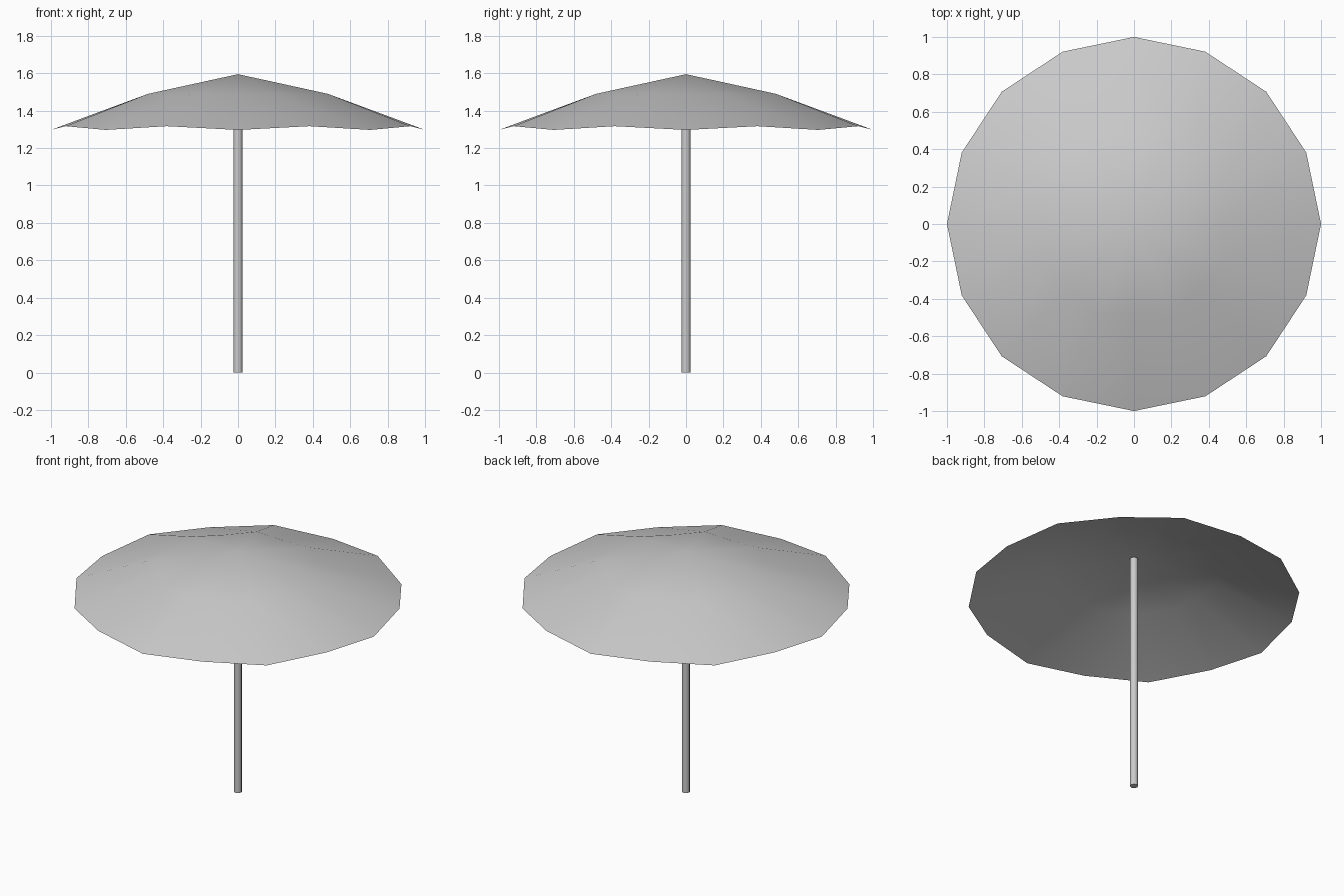
import bpy
import bmesh
from math import cos, sin, pi

cube = bpy.data.objects.get("Cube")
if cube:
    bpy.data.objects.remove(cube, do_unlink=True)

SIDES = 16


def make_material(name, color):
    mat = bpy.data.materials.new(name)
    mat.use_nodes = True
    mat.diffuse_color = color
    mat.node_tree.nodes["Principled BSDF"].inputs["Base Color"].default_value = color
    return mat


def finish(bm, name, mat, smooth_angle):
    bmesh.ops.recalc_face_normals(bm, faces=bm.faces)
    mesh = bpy.data.meshes.new(name)
    bm.to_mesh(mesh)
    bm.free()
    obj = bpy.data.objects.new(name, mesh)
    obj.data.materials.append(mat)
    bpy.context.collection.objects.link(obj)
    bpy.ops.object.select_all(action="DESELECT")
    obj.select_set(True)
    bpy.context.view_layer.objects.active = obj
    bpy.ops.object.shade_smooth_by_angle(angle=smooth_angle)
    return obj


def ring(bm, even, odd):
    """Ring of points whose (radius, height) alternates between even and odd."""
    points = []
    for i in range(SIDES):
        r, z = odd if i % 2 else even
        a = 2 * pi * i / SIDES
        points.append(bm.verts.new((r * cos(a), r * sin(a), z)))
    return points


grey = make_material("light grey", (0.6, 0.6, 0.6, 1))

# Canopy: open, thin cloth with a shallow crown and a scalloped rim
bm = bmesh.new()
apex = bm.verts.new((0, 0, 1.595))
middle = ring(bm, (0.48, 1.485), (0.52, 1.49))
rim = ring(bm, (1.0, 1.297), (0.997, 1.317))
for i in range(SIDES):
    j = (i + 1) % SIDES
    bm.faces.new((apex, middle[i], middle[j]))
    bm.faces.new((middle[i], rim[i], rim[j], middle[j]))
finish(bm, "canopy", grey, pi / 4)

# Pole: slim rod from the ground up to the crown
bm = bmesh.new()
bmesh.ops.create_cone(bm, cap_ends=True, segments=8, radius1=0.025,
                      radius2=0.025, depth=1.58)
bmesh.ops.translate(bm, verts=bm.verts, vec=(0, 0, 0.79))
finish(bm, "pole", grey, pi / 3)
